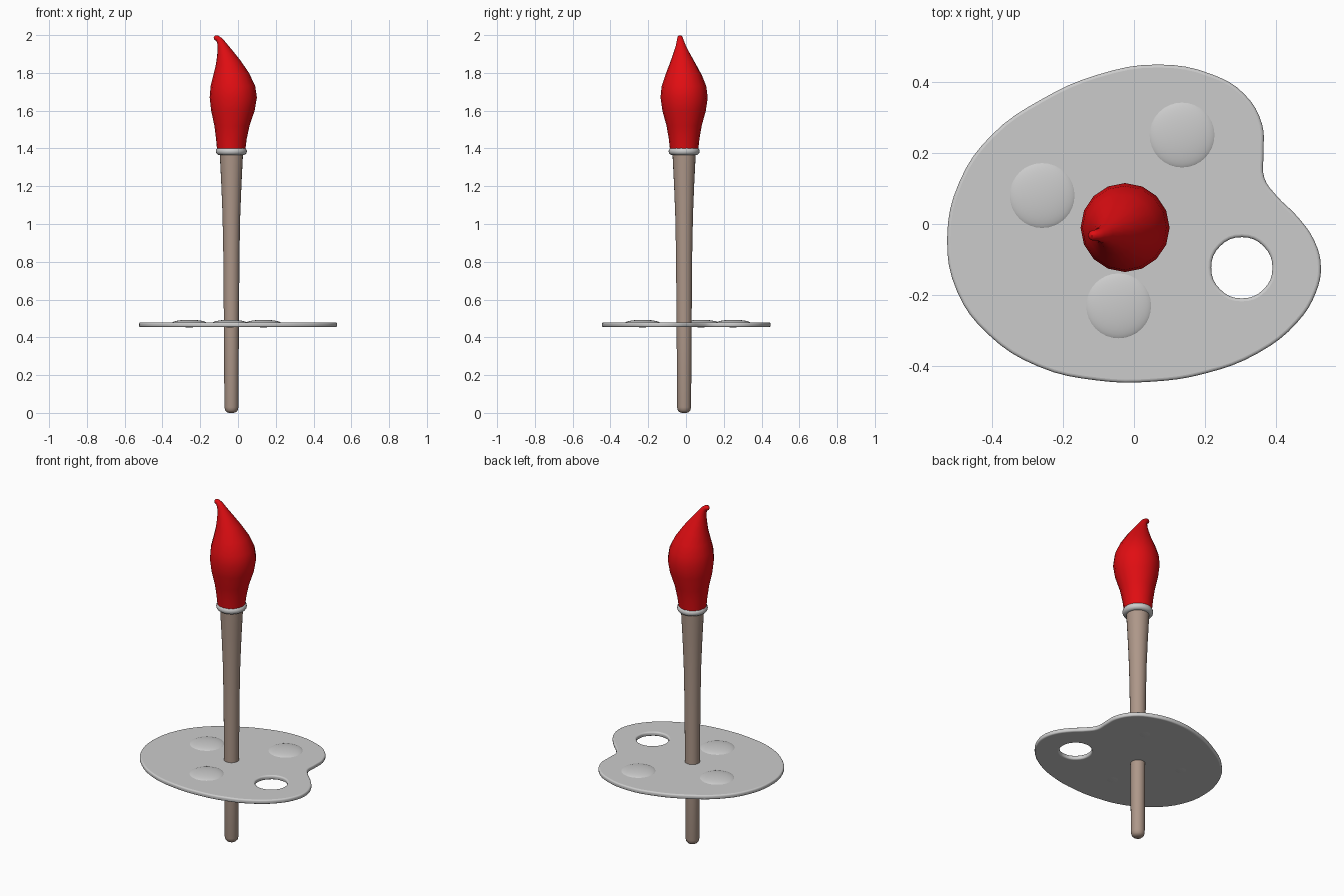
import bpy, bmesh, math
from mathutils import Vector, Matrix

if "Cube" in bpy.data.objects:
    bpy.data.objects.remove(bpy.data.objects["Cube"])

AX, AY = -0.035, -0.01   # brush axis


def material(name, rgb):
    m = bpy.data.materials.new(name)
    m.diffuse_color = (*rgb, 1)
    m.use_nodes = True
    m.node_tree.nodes["Principled BSDF"].inputs["Base Color"].default_value = m.diffuse_color
    return m


def smooth(ob, angle=40):
    bpy.ops.object.select_all(action='DESELECT')
    ob.select_set(True)
    bpy.context.view_layer.objects.active = ob
    bpy.ops.object.shade_smooth_by_angle(angle=math.radians(angle))


def loft(name, rings, sides, mat=None):
    """Skin circular rings (x, y, z, radius, tilt towards -x in degrees)."""
    bm = bmesh.new()
    loops = []
    for x, y, z, r, tilt in rings:
        rot = Matrix.Rotation(math.radians(-tilt), 3, 'Y')
        loops.append([bm.verts.new(Vector((x, y, z)) + rot @ Vector(
            (r * math.cos(2 * math.pi * i / sides), r * math.sin(2 * math.pi * i / sides), 0)))
            for i in range(sides)])
    for a, b in zip(loops, loops[1:]):
        for i in range(sides):
            j = (i + 1) % sides
            bm.faces.new((a[i], a[j], b[j], b[i]))
    bm.faces.new(loops[0][::-1])
    bm.faces.new(loops[-1])
    me = bpy.data.meshes.new(name)
    bm.to_mesh(me)
    bm.free()
    ob = bpy.data.objects.new(name, me)
    bpy.context.collection.objects.link(ob)
    if mat:
        me.materials.append(mat)
    smooth(ob)
    return ob


# Wooden handle, flaring towards the ferrule, rounded at the foot
profile = [(0, 0.012), (0.004, 0.024), (0.013, 0.033), (0.03, 0.037), (0.5, 0.040),
           (0.85, 0.043), (1.05, 0.047), (1.2, 0.053), (1.3, 0.058), (1.38, 0.062)]
loft("handle", [(AX, AY, z, r, 0) for z, r in profile], 24,
     material("wood", (0.42, 0.31, 0.25)))

# Metal collar: rounded band
collar = [(1.385 + 0.02 * math.sin(t), 0.063 + 0.019 * math.cos(t))
          for t in [math.radians(-90 + 22.5 * k) for k in range(9)]]
loft("collar", [(AX, AY, z, r, 0) for z, r in collar], 32)

# Red bristles, bulging then curling to a tip
bristles = [(-0.036, -0.01, 1.395, 0.075, 0), (-0.035, -0.01, 1.45, 0.081, 0),
            (-0.032, -0.01, 1.52, 0.093, 0), (-0.027, -0.01, 1.60, 0.115, 0),
            (-0.025, -0.01, 1.67, 0.125, 0), (-0.027, -0.011, 1.73, 0.118, 0),
            (-0.036, -0.013, 1.79, 0.096, 4), (-0.052, -0.018, 1.85, 0.068, 12),
            (-0.069, -0.023, 1.90, 0.045, 20), (-0.083, -0.027, 1.94, 0.028, 30),
            (-0.096, -0.030, 1.969, 0.019, 45), (-0.109, -0.031, 1.983, 0.015, 70),
            (-0.118, -0.032, 1.985, 0.014, 90), (-0.125, -0.032, 1.983, 0.010, 100),
            (-0.128, -0.032, 1.982, 0.004, 100)]
loft("bristles", bristles, 16, material("red_paint", (0.75, 0.004, 0.006)))

# Palette: filled 2D curve with a thumb hole and rounded edge
outline = [(0.525, -0.12), (0.508, -0.05), (0.46, 0.02), (0.40, 0.08), (0.366, 0.13),
           (0.364, 0.20), (0.36, 0.28), (0.31, 0.365), (0.22, 0.42), (0.07, 0.448),
           (-0.1, 0.42), (-0.26, 0.35), (-0.4, 0.25), (-0.49, 0.12), (-0.525, -0.04),
           (-0.497, -0.19), (-0.41, -0.31), (-0.27, -0.40), (-0.1, -0.44), (0.05, -0.443),
           (0.2, -0.42), (0.35, -0.362), (0.46, -0.275), (0.512, -0.19)]
hole = [(0.303 + 0.086 * math.cos(k * math.pi / 4), -0.123 + 0.086 * math.sin(k * math.pi / 4))
        for k in range(8)]
cu = bpy.data.curves.new("palette", 'CURVE')
cu.dimensions = '2D'
cu.fill_mode = 'BOTH'
cu.extrude = 0.004
cu.bevel_depth = 0.0085
cu.bevel_resolution = 3
cu.offset = -0.0085
for pts in (outline, hole):
    sp = cu.splines.new('BEZIER')
    sp.bezier_points.add(len(pts) - 1)
    for bp, (x, y) in zip(sp.bezier_points, pts):
        bp.co = (x, y, 0)
        bp.handle_left_type = bp.handle_right_type = 'AUTO'
    sp.use_cyclic_u = True
    sp.resolution_u = 4
palette = bpy.data.objects.new("palette", cu)
palette.location.z = 0.4665
bpy.context.collection.objects.link(palette)
bpy.ops.object.select_all(action='DESELECT')
palette.select_set(True)
bpy.context.view_layer.objects.active = palette
bpy.ops.object.convert(target='MESH')
smooth(bpy.context.object, 50)

# Three flattened paint dabs
for n, (x, y) in enumerate([(0.135, 0.25), (-0.258, 0.08), (-0.043, -0.23)], 1):
    bpy.ops.mesh.primitive_uv_sphere_add(segments=32, ring_count=16, radius=1, location=(x, y, 0.473))
    dab = bpy.context.object
    dab.name = f"paint_dab_{n}"
    dab.scale = (0.096, 0.096, 0.02)
    smooth(dab, 60)
